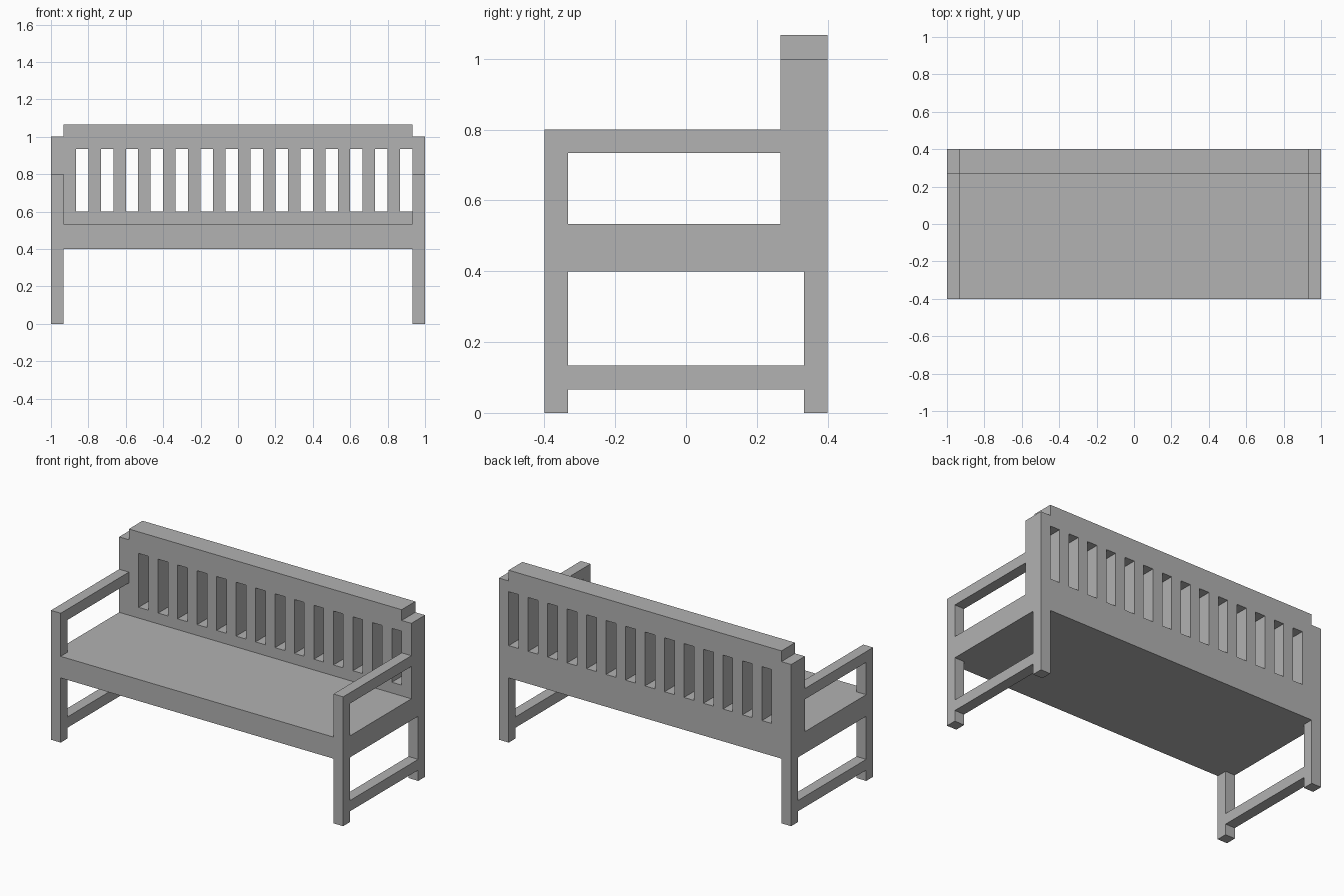
import bpy

cube = bpy.data.objects.get("Cube")
if cube:
    bpy.data.objects.remove(cube, do_unlink=True)

U = 1 / 15  # timber thickness; all sizes are multiples of it

grey = bpy.data.materials.new("plain_grey")
grey.use_nodes = True
colour = (0.445, 0.445, 0.445, 1)
grey.diffuse_color = colour
bsdf = next(n for n in grey.node_tree.nodes if n.type == 'BSDF_PRINCIPLED')
bsdf.inputs["Base Color"].default_value = colour


def box(name, x, y, z):
    """Box from (low, high) ranges given in timber units."""
    ranges = (x, y, z)
    bpy.ops.mesh.primitive_cube_add(size=1)
    ob = bpy.context.object
    ob.name = name
    ob.data.name = name
    centre = [(a + b) / 2 * U for a, b in ranges]
    size = [(b - a) * U for a, b in ranges]
    for v in ob.data.vertices:
        v.co = [c + s * k for c, s, k in zip(centre, size, v.co)]
    ob.data.materials.append(grey)
    return ob


# Seat slab
box("seat", (-15, 15), (-6, 6), (6, 8))

# End frames
for side, x in (("left", (14, 15)), ("right", (-15, -14))):
    box(side + "_front_leg", x, (-6, -5), (0, 6))
    box(side + "_back_leg", x, (5, 6), (0, 6))
    box(side + "_stretcher", x, (-5, 5), (1, 2))
    box(side + "_arm_post", x, (-6, -5), (8, 11))
    box(side + "_armrest", x, (-6, 4), (11, 12))
    box(side + "_back_post", x, (4, 6), (8, 15))

# Backrest: two rails joined by evenly spaced slats
BACK = (4, 6)
box("lower_back_rail", (-14, 14), BACK, (8, 9))
box("top_back_rail", (-14, 14), BACK, (14, 16))
for i in range(14):
    x = -14 + 2 * i
    box(f"back_slat_{i + 1}", (x, x + 1), BACK, (9, 14))
